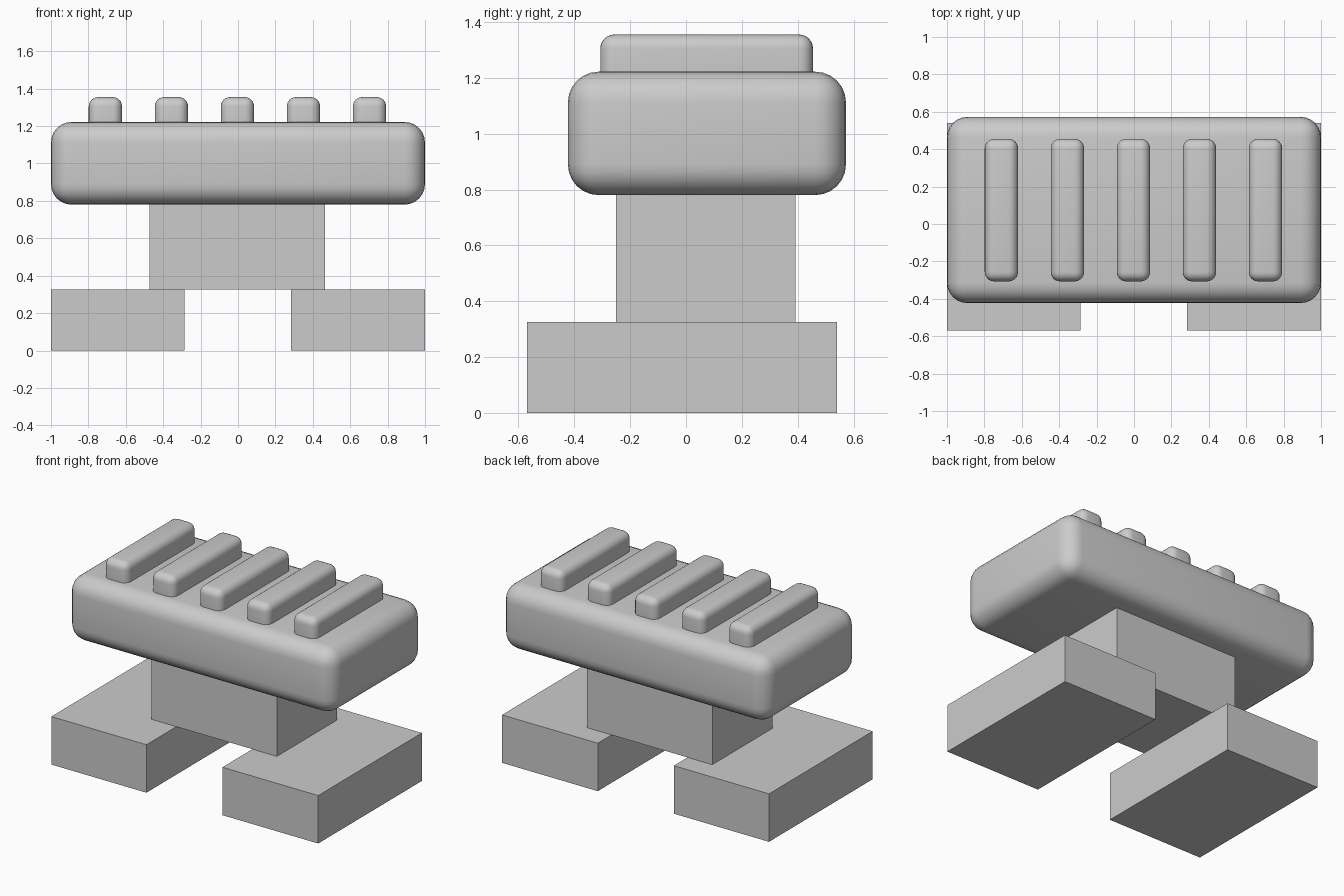
import bpy
import math

default_cube = bpy.data.objects.get("Cube")
if default_cube:
    bpy.data.objects.remove(default_cube, do_unlink=True)

# Single plain grey
grey = bpy.data.materials.new("plain_grey")
grey.use_nodes = True
colour = (0.6, 0.6, 0.6, 1)
grey.diffuse_color = colour
grey.node_tree.nodes["Principled BSDF"].inputs["Base Color"].default_value = colour


def box(name, low, high, radius=0):
    """Box between two corners, optionally with rounded edges."""
    centre = [(a + b) / 2 for a, b in zip(low, high)]
    bpy.ops.mesh.primitive_cube_add(size=1, location=centre)
    obj = bpy.context.object
    obj.name = name
    obj.scale = [b - a for a, b in zip(low, high)]
    bpy.ops.object.transform_apply(location=False, rotation=False, scale=True)
    obj.data.materials.append(grey)
    if radius:
        bevel = obj.modifiers.new("rounded_edges", "BEVEL")
        bevel.width = radius
        bevel.segments = 6
        bevel.limit_method = "NONE"
        bpy.ops.object.modifier_apply(modifier=bevel.name)
        bpy.ops.object.shade_smooth_by_angle(angle=math.radians(40))
    return obj


# Feet
box("right_foot", (-1, -0.57, 0), (-0.287, 0.54, 0.325))
box("left_foot", (0.283, -0.57, 0), (1, 0.54, 0.325))

# Central support
box("column", (-0.472, -0.25, 0.325), (0.466, 0.393, 0.85))

# Rounded body slab
box("body", (-1, -0.423, 0.78), (1, 0.573, 1.222), 0.11)

# Row of rounded ridges on top
for i in range(5):
    x = -0.003 + (i - 2) * 0.353
    box(f"ridge_{i + 1}", (x - 0.089, -0.307, 1.1), (x + 0.089, 0.455, 1.355), 0.05)
